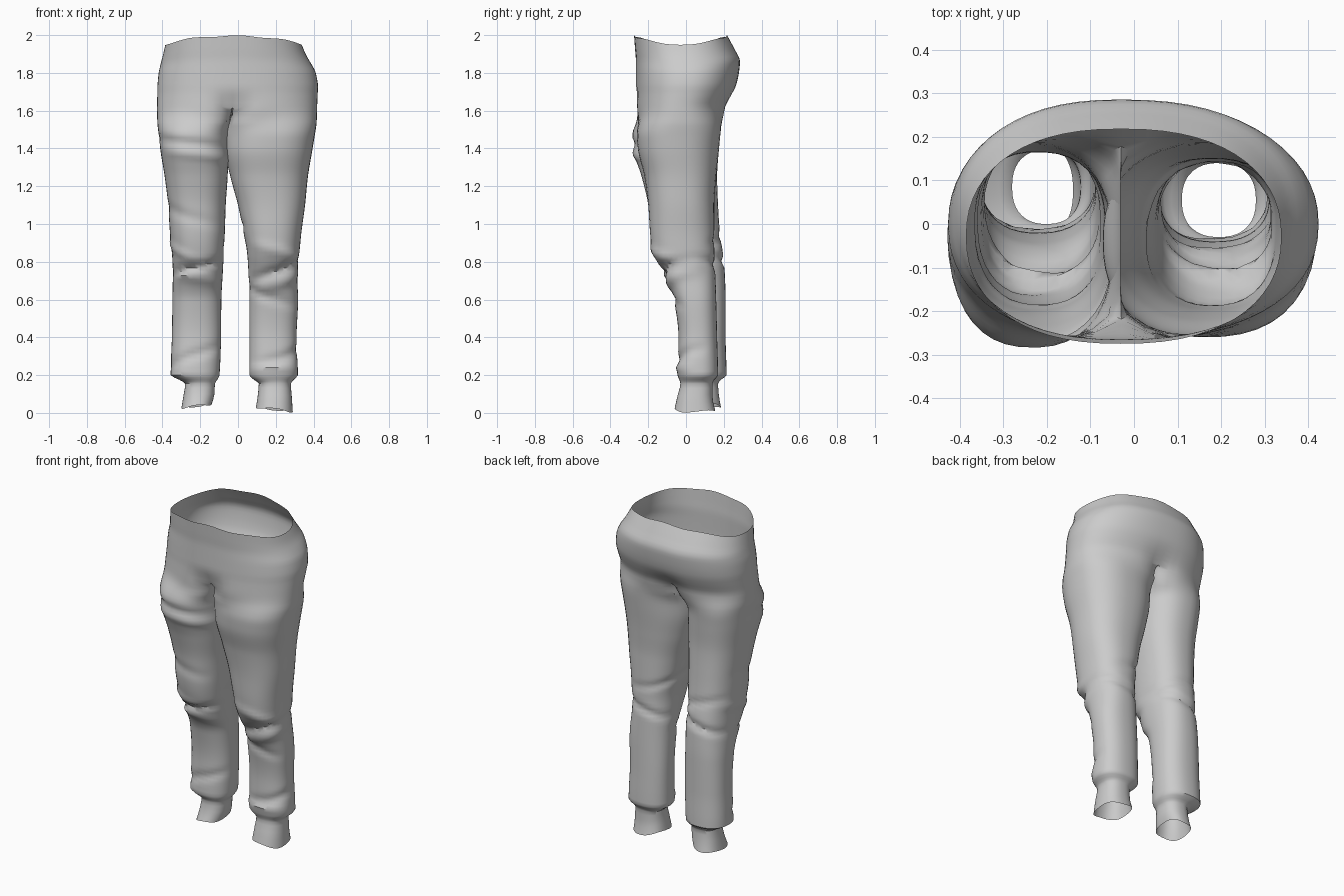
import bpy, bmesh
from math import sin, cos, radians, exp, pi

if "Cube" in bpy.data.objects:
    bpy.data.objects.remove(bpy.data.objects["Cube"])

OUT, INN, SEAM_X = 30, 12, -0.03     # columns outside / inside each leg, centre seam

# z, inner x, outer x, front y, back y
RIGHT = [(0.0, .095, .29, -.06, .155), (.08, .105, .285, -.045, .14), (.155, .11, .28, -.03, .14),
         (.175, .085, .295, -.035, .15), (.2, .06, .317, -.045, .17), (.4, .06, .31, -.04, .165),
         (.6, .06, .318, -.065, .16), (.75, .055, .312, -.125, .155), (.85, .048, .325, -.175, .15),
         (.95, .03, .335, -.19, .15), (1.1, .0, .355, -.2, .15), (1.25, -.04, .37, -.22, .16),
         (1.4, -.07, .395, -.255, .175), (1.5, -.072, .41, -.262, .185), (1.62, -.05, .42, -.265, .2)]
LEFT = [(.02, -.14, -.3, -.03, .185), (.08, -.125, -.29, -.01, .175), (.155, -.122, -.28, -.0, .17),
        (.175, -.11, -.31, -.01, .185), (.2, -.098, -.357, -.025, .215), (.4, -.09, -.35, -.02, .21),
        (.6, -.088, -.347, -.045, .21), (.75, -.08, -.345, -.12, .205), (.85, -.075, -.35, -.165, .195),
        (.95, -.07, -.36, -.185, .18), (1.1, -.065, -.37, -.2, .17), (1.25, -.055, -.388, -.235, .165),
        (1.4, -.05, -.412, -.28, .175), (1.5, -.05, -.422, -.286, .185), (1.62, -.05, -.43, -.27, .2)]
# z, left x, right x, front y, back y
SEAT = [(1.62, -.43, .42, -.268, .215), (1.72, -.427, .424, -.265, .262), (1.8, -.42, .412, -.265, .28),
        (1.86, -.41, .39, -.265, .286), (1.93, -.397, .36, -.27, .255), (2.0, -.385, .338, -.275, .218)]
# fold height, depth, half height, facing angle (0 = outward, -90 = front), slant
FOLDS = {1: [(.76, -.022, .022, -70, .05), (.7, .012, .025, -60, .05), (.62, -.012, .025, -110, -.05),
             (.84, .012, .03, -60, -.05), (.3, -.012, .025, -60, .04), (.24, .01, .02, -90, 0),
             (.95, -.01, .02, 130, .05), (.78, -.014, .02, 90, -.04)],
         -1: [(.77, -.022, .02, -80, -.03), (.72, .01, .025, -80, .03), (.86, .01, .02, -40, .06),
              (.3, -.012, .025, -80, -.05), (1.43, -.012, .02, -80, .02), (1.36, .01, .02, -110, .02),
              (1.05, -.008, .03, -60, .05), (.8, -.015, .02, 90, .04), (.92, -.01, .02, 110, -.05)]}


def sample(keys, z):
    """Monotone cubic interpolation of a section table."""
    i = max(k for k in range(len(keys) - 1) if keys[k][0] <= z + 1e-9)
    h = keys[i + 1][0] - keys[i][0]
    t = (z - keys[i][0]) / h

    def slope(k, c):
        return (keys[k + 1][c] - keys[k][c]) / (keys[k + 1][0] - keys[k][0])

    def tangent(k, c):
        if k == 0 or k == len(keys) - 1:
            return slope(min(k, len(keys) - 2), c)
        a, b = slope(k - 1, c), slope(k, c)
        return 2 * a * b / (a + b) if a * b > 0 else 0
    return [(2*t**3 - 3*t*t + 1) * keys[i][c] + (t**3 - 2*t*t + t) * h * tangent(i, c)
            + (3*t*t - 2*t**3) * keys[i + 1][c] + (t**3 - t*t) * h * tangent(i + 1, c) for c in range(1, 5)]


def power(v, p):
    return abs(v) ** p * (1 if v >= 0 else -1)


def seat_point(side, col, z):
    xl, xr, y0, y1 = sample(SEAT, z)
    t = -pi / 2 + pi * col / OUT
    c = cos(t) if 0 < col < OUT else 0
    x = SEAM_X + ((xr if side > 0 else xl) - SEAM_X) * power(c, .85)
    y = (y0 + y1) / 2 + (y1 - y0) / 2 * power(sin(t), .9)
    # gathered front crease and rear cleft
    y += .06 * exp(-(x - SEAM_X)**2 / .0025 - ((z - 1.63) / .05)**2)* (sin(t) < 0)
    y -= .04 * exp(-(x - SEAM_X)**2 / .004 - ((z - 1.62) / .06)**2) * (sin(t) > 0)
    # wavy waistline, lower at the hips
    drop = max(0, (z - 1.8) / .2)
    z -= drop * (.045 * cos(t)**2 + .008 * (1 - cos(5 * x / .2)) / 2)
    return x, y, z


def leg_point(side, col, z):
    xi, xo, y0, y1 = sample(RIGHT if side > 0 else LEFT, z)
    ang = -140 + 280 * col / OUT if col <= OUT else 140 + 80 * (col - OUT) / INN
    a = radians(ang)
    rx, ry = (xo - xi) / 2, (y1 - y0) / 2
    fold = sum(d * exp(-((z - zc - s * sin(a - radians(f))) / w)**2) * max(0, cos(a - radians(f)))
               for zc, d, w, f, s in FOLDS[side])
    x = (xi + xo) / 2 + (rx + side * fold) * power(cos(a), .85)
    y = (y0 + y1) / 2 + (ry + fold) * power(sin(a), .85)
    # blend the round thigh into the half-seat outline and shared crotch saddle
    w = min(1, max(0, (z - 1.46) / .16))
    w = w * w * (3 - 2 * w)
    if w > 0:
        if col <= OUT:
            tx, ty, _ = seat_point(side, col, 1.62)
        else:
            k = (col - OUT) / INN
            f, b = seat_point(side, 0, 1.62), seat_point(side, OUT, 1.62)
            tx, ty = SEAM_X, b[1] + (f[1] - b[1]) * k
        x, y = x + (tx - x) * w, y + (ty - y) * w
    if z < .15:                                   # uneven cuff hem
        z += (.15 - z) / .15 * (.012 - .012 * cos(a) + .006 * (1 + sin(3 * a)))
    return x, y, z


def skin(bm, rings, closed):
    rows = [[bm.verts.new(p) for p in r] for r in rings]
    for lo, hi in zip(rows, rows[1:]):
        n = len(lo)
        for i in range(n if closed else n - 1):
            j = (i + 1) % n
            bm.faces.new((lo[i], lo[j], hi[j], hi[i]))


bm = bmesh.new()
for side in (1, -1):
    # leg with ribbed-in cuff
    start = 0 if side > 0 else .02
    levels = [start, .05, .09, .13, .155, .165, .175, .187, .2] + [.2 + 1.42 * i / 70 for i in range(1, 71)]
    levels[-1] = 1.62
    skin(bm, [[leg_point(side, c, z) for c in range(OUT + INN)] for z in levels], True)
    # half of the seat up to the waist
    skin(bm, [[seat_point(side, c, 1.62 + .38 * i / 18) for c in range(OUT + 1)] for i in range(19)], False)
bmesh.ops.remove_doubles(bm, verts=bm.verts, dist=.0005)
# soften the crotch where legs and seat join
for _ in range(3):
    bmesh.ops.smooth_vert(bm, verts=[v for v in bm.verts if 1.54 < v.co.z < 1.72], factor=.4,
                          use_axis_x=True, use_axis_y=True, use_axis_z=True)
bmesh.ops.recalc_face_normals(bm, faces=bm.faces)
if max(bm.faces, key=lambda f: f.calc_center_median().x).normal.x < 0:
    bmesh.ops.reverse_faces(bm, faces=bm.faces)

mesh = bpy.data.meshes.new("trousers")
bm.to_mesh(mesh)
bm.free()
trousers = bpy.data.objects.new("trousers", mesh)
bpy.context.collection.objects.link(trousers)
bpy.context.view_layer.objects.active = trousers
trousers.select_set(True)
bpy.ops.object.shade_smooth_by_angle(angle=radians(40))
